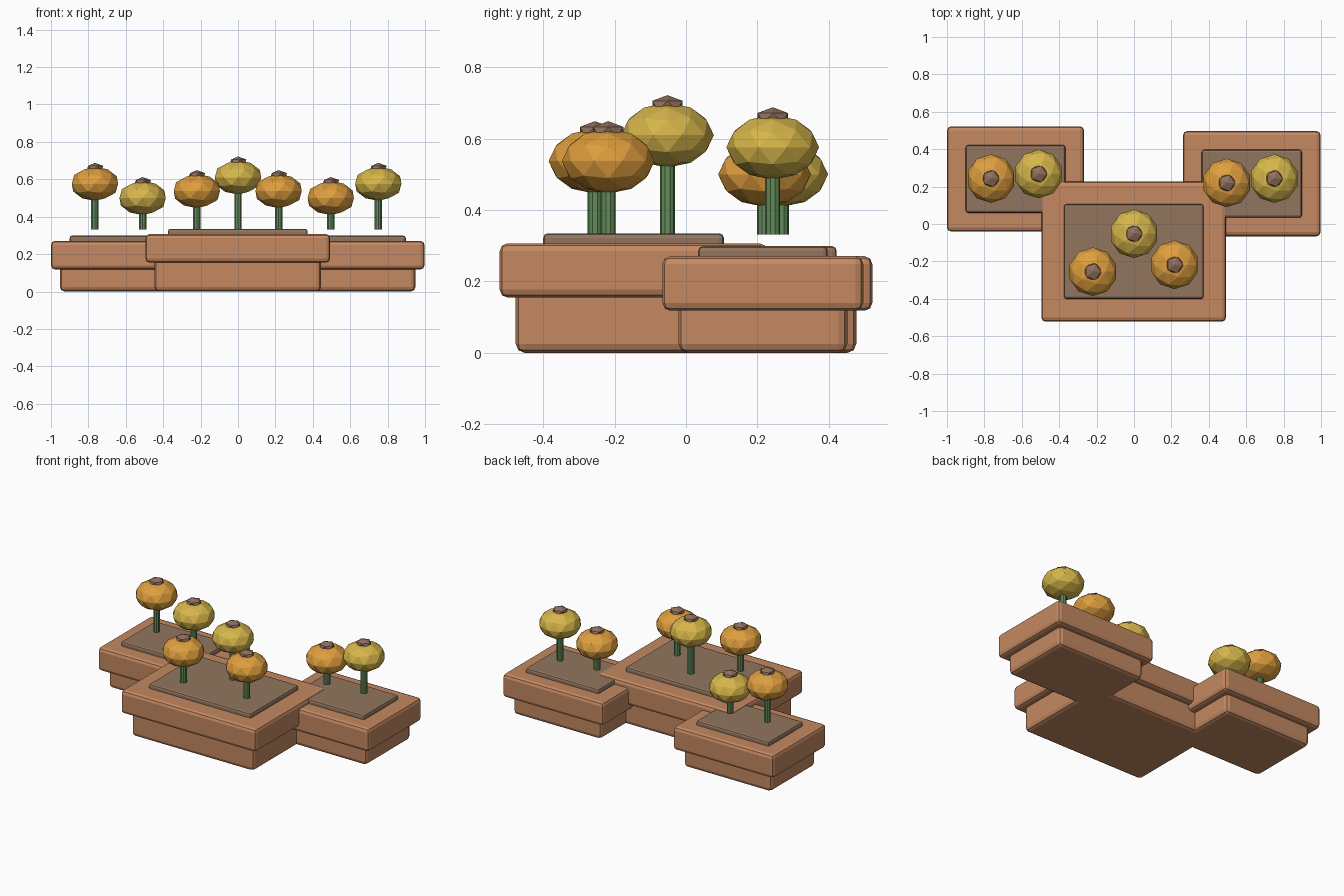
import bpy, bmesh
from mathutils import Matrix

if "Cube" in bpy.data.objects:
    bpy.data.objects.remove(bpy.data.objects["Cube"])


def material(name, srgb):
    m = bpy.data.materials.new(name)
    lin = [((c / 255 + 0.055) / 1.055) ** 2.4 for c in srgb]
    m.diffuse_color = (*lin, 1)
    m.use_nodes = True
    m.node_tree.nodes["Principled BSDF"].inputs["Base Color"].default_value = m.diffuse_color
    return m


CLAY = material("terracotta", (196, 137, 98))
SOIL = material("soil brown", (146, 117, 94))
STEM = material("stem green", (98, 140, 90))
ORANGE = material("orange bloom", (222, 158, 62))
YELLOW = material("yellow bloom", (214, 182, 74))
CAP = material("cap brown", (146, 112, 94))


def finish(bm, name, mat):
    me = bpy.data.meshes.new(name)
    bm.to_mesh(me)
    bm.free()
    me.materials.append(mat)
    ob = bpy.data.objects.new(name, me)
    bpy.context.collection.objects.link(ob)
    return ob


def slab(name, x, y, z, bevel, mat):
    """Box given by its x, y, z ranges, with rounded edges."""
    bm = bmesh.new()
    size = [r[1] - r[0] for r in (x, y, z)]
    mid = [(r[1] + r[0]) / 2 for r in (x, y, z)]
    bmesh.ops.create_cube(bm, size=1, matrix=Matrix.Translation(mid) @ Matrix.Diagonal((*size, 1)))
    bmesh.ops.bevel(bm, geom=bm.edges[:], offset=bevel, segments=2, profile=0.5, affect='EDGES')
    return finish(bm, name, mat)


def inset(r, d):
    return (r[0] + d, r[1] - d)


def planter(side, x, y, lip, top, soil_inset):
    # foot, overhanging rim and raised soil bed
    slab(side + "_planter_base", inset(x, 0.048), inset(y, 0.045), (0, lip + 0.03), 0.025, CLAY)
    slab(side + "_planter_rim", x, y, (lip, top), 0.022, CLAY)
    slab(side + "_soil", inset(x, soil_inset[0]), inset(y, soil_inset[1]), (top - 0.03, top + 0.028), 0.013, SOIL)


planter("centre", (-0.495, 0.492), (-0.522, 0.228), 0.155, 0.307, (0.12, 0.122))
planter("left", (-1.0, -0.267), (-0.04, 0.522), 0.118, 0.271, (0.1, 0.1))
planter("right", (0.262, 0.997), (-0.066, 0.497), 0.118, 0.271, (0.1, 0.1))


def ball(name, x, y, z, r, h, subdiv, mat):
    """Faceted sphere flattened to half height h."""
    bm = bmesh.new()
    bmesh.ops.create_icosphere(bm, subdivisions=subdiv, radius=1,
                               matrix=Matrix.Translation((x, y, z)) @ Matrix.Diagonal((r, r, h, 1)))
    return finish(bm, name, mat)


def flower(i, x, y, z, mat):
    # stem, flattened bloom and small cap
    bm = bmesh.new()
    z0 = 0.332
    bmesh.ops.create_cone(bm, cap_ends=True, segments=10, radius1=0.021, radius2=0.021,
                          depth=z - z0, matrix=Matrix.Translation((x, y, (z + z0) / 2)))
    finish(bm, f"stem_{i}", STEM)
    ball(f"bloom_{i}", x, y, z, 0.13, 0.091, 2, mat)
    ball(f"bloom_cap_{i}", x, y, z + 0.083, 0.05, 0.029, 1, CAP)


flowers = [
    (-0.765, 0.243, 0.576, ORANGE), (-0.51, 0.268, 0.500, YELLOW),
    (-0.22, -0.255, 0.537, ORANGE), (0.0, -0.052, 0.610, YELLOW),
    (0.217, -0.218, 0.537, ORANGE), (0.496, 0.22, 0.500, ORANGE),
    (0.75, 0.243, 0.576, YELLOW),
]
for i, f in enumerate(flowers, 1):
    flower(i, *f)
